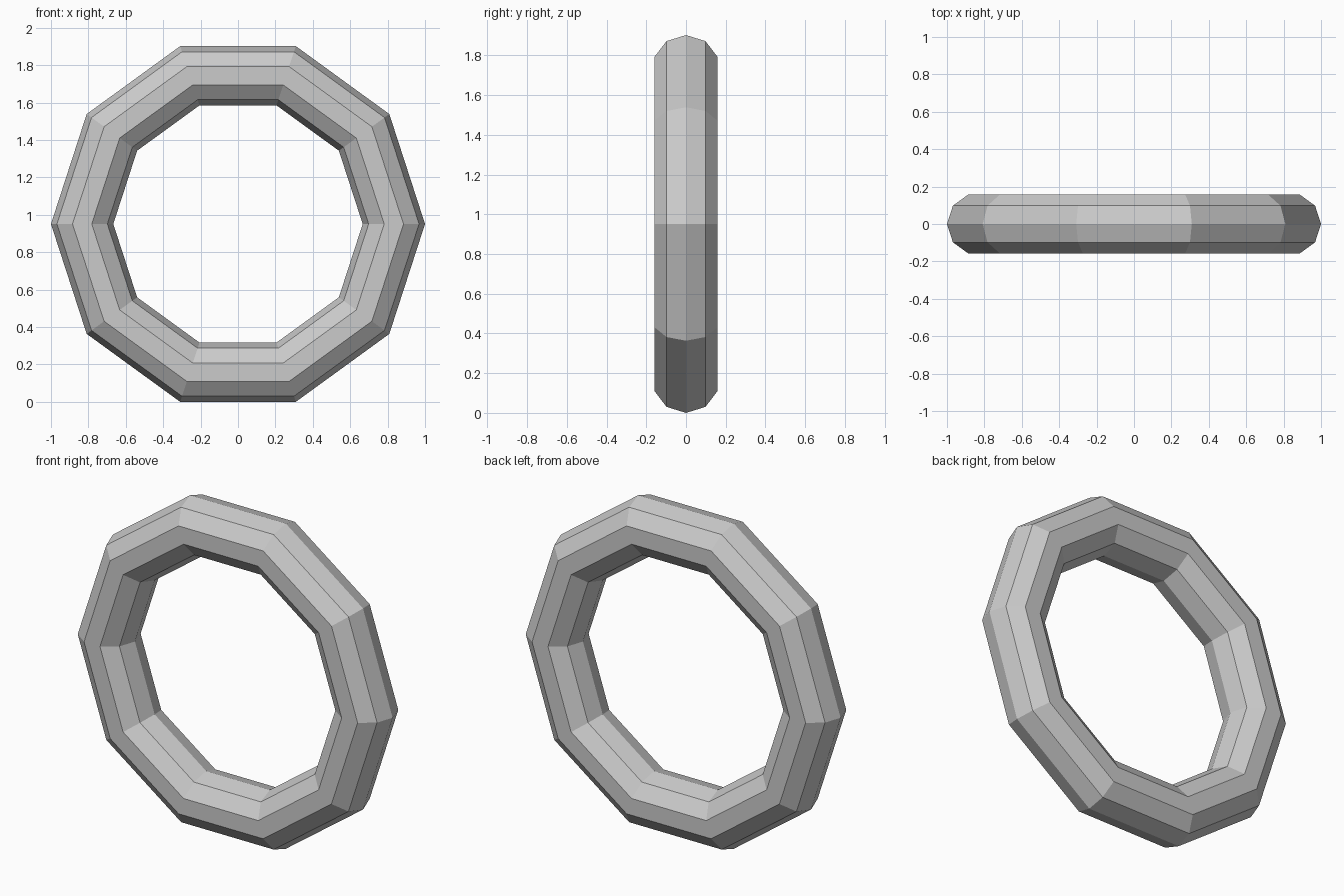
import bpy
import math

if "Cube" in bpy.data.objects:
    bpy.data.objects.remove(bpy.data.objects["Cube"])

SIDES = 10
MINOR = 1 / 6
MAJOR = 1 - MINOR

# Low-poly ring standing upright on one of its flat sides
bpy.ops.mesh.primitive_torus_add(
    major_segments=SIDES, minor_segments=10,
    major_radius=MAJOR, minor_radius=MINOR,
    location=(0, 0, math.sin(math.radians(72))),
    rotation=(math.pi / 2, 0, 0))
ring = bpy.context.object
ring.name = "ring"
bpy.ops.object.transform_apply(location=True, rotation=True, scale=True)
bpy.ops.object.shade_flat()
